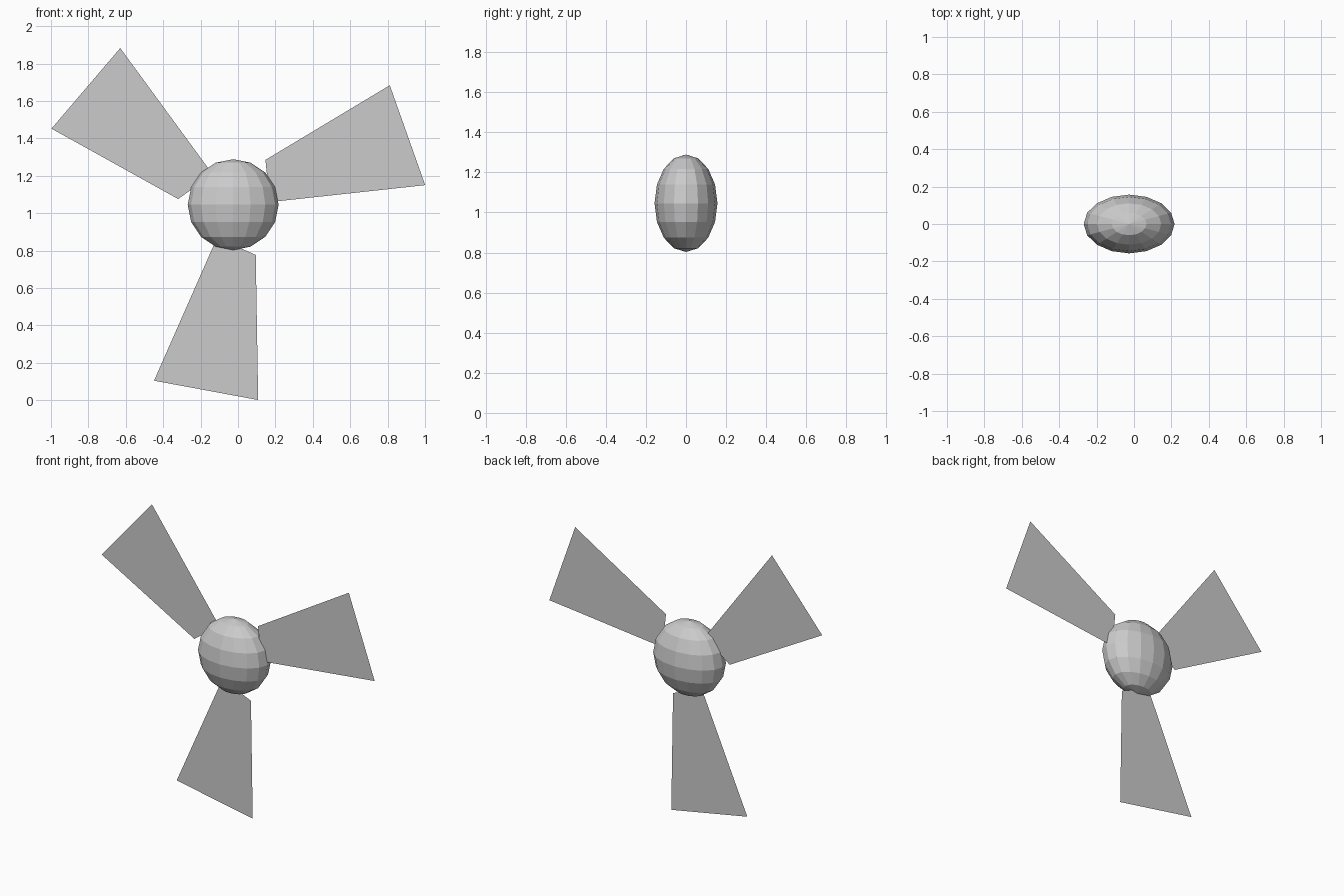
import bpy
from math import radians, sin, cos

if "Cube" in bpy.data.objects:
    bpy.data.objects.remove(bpy.data.objects["Cube"])

CX, CZ = -0.026, 1.046   # hub centre

# Hub: low-poly sphere flattened front to back
bpy.ops.mesh.primitive_uv_sphere_add(segments=16, ring_count=8, radius=0.243,
                                     location=(CX, 0, CZ))
hub = bpy.context.object
hub.name = "hub"
hub.scale = (1, 0.157 / 0.243, 1)

# Blade outline as (radius, angle) around the hub, flat sheet
OUTLINE = [(0.197, 4.0), (1.032, 5.8), (1.053, 37.3), (0.295, 54.2)]


def add_blade(name, turn):
    verts = [(r * cos(radians(a + turn)), 0, r * sin(radians(a + turn)))
             for r, a in OUTLINE]
    mesh = bpy.data.meshes.new(name)
    mesh.from_pydata(verts, [], [(0, 1, 2, 3)])
    blade = bpy.data.objects.new(name, mesh)
    blade.location = (CX, 0, CZ)
    bpy.context.collection.objects.link(blade)


# Three blades a third of a turn apart
for i, name in enumerate(("right_blade", "left_blade", "lower_blade")):
    add_blade(name, 120 * i)
